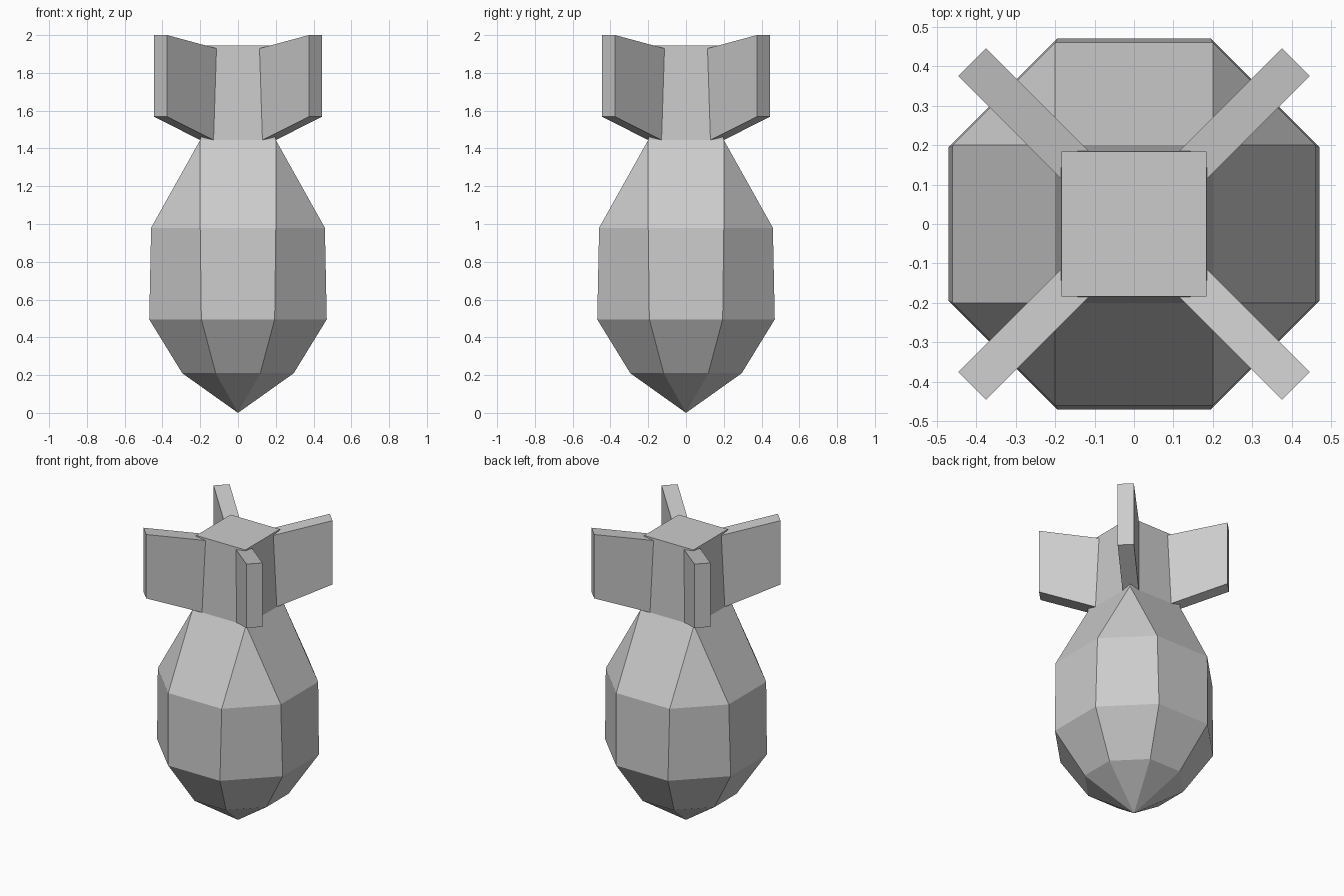
import bpy, bmesh
from math import pi
from mathutils import Matrix

if "Cube" in bpy.data.objects:
    bpy.data.objects.remove(bpy.data.objects["Cube"])


def finish(bm, name):
    bmesh.ops.recalc_face_normals(bm, faces=bm.faces[:])
    mesh = bpy.data.meshes.new(name)
    bm.to_mesh(mesh)
    bm.free()
    obj = bpy.data.objects.new(name, mesh)
    bpy.context.collection.objects.link(obj)
    return obj


def ring(bm, reach, half, z):
    """Chamfered square: flat sides at 'reach', each 2 * 'half' wide."""
    pts = [(half, -reach), (reach, -half), (reach, half), (half, reach),
           (-half, reach), (-reach, half), (-reach, -half), (-half, -reach)]
    return [bm.verts.new((x, y, z)) for x, y in pts]


# Body: faceted shell from pointed nose to square tail
bm = bmesh.new()
rings = [ring(bm, *r) for r in ((0.295, 0.118, 0.21), (0.47, 0.194, 0.495),
                                (0.46, 0.20, 0.98), (0.20, 0.20, 1.445),
                                (0.184, 0.184, 1.945))]
nose = bm.verts.new((0, 0, 0))
for i in range(8):
    j = (i + 1) % 8
    bm.faces.new((nose, rings[0][j], rings[0][i]))
    for a, b in zip(rings, rings[1:]):
        bm.faces.new((a[i], a[j], b[j], b[i]))
bm.faces.new(rings[-1])
# The chamfers close to single corners at the square tail
bmesh.ops.remove_doubles(bm, verts=bm.verts[:], dist=0.0005)
finish(bm, "body")

# Tail fins: slanted slabs on the four diagonals
FIN_PROFILE = [(0.15, 1.415), (0.58, 1.568), (0.58, 2.0), (0.15, 1.918)]
THICKNESS = 0.1
for k in range(4):
    bm = bmesh.new()
    face = bm.faces.new([bm.verts.new((r, -THICKNESS / 2, z)) for r, z in FIN_PROFILE])
    side = bmesh.ops.extrude_face_region(bm, geom=[face])["geom"]
    bmesh.ops.translate(bm, vec=(0, THICKNESS, 0),
                        verts=[v for v in side if isinstance(v, bmesh.types.BMVert)])
    bm.transform(Matrix.Rotation(pi / 4 + k * pi / 2, 4, 'Z'))
    finish(bm, f"tail_fin_{k + 1}")
